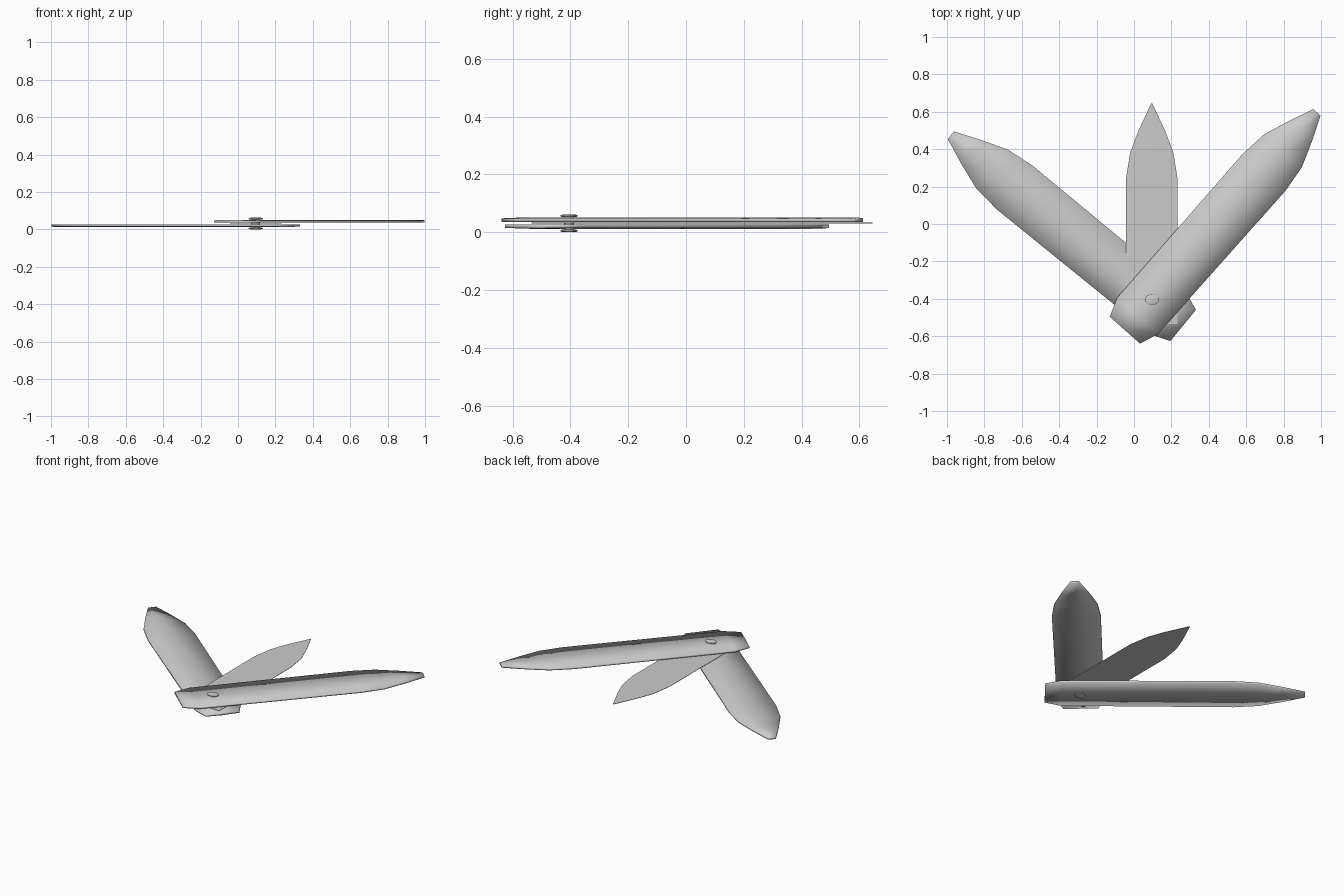
import bpy, bmesh, math
from mathutils import Matrix, Vector

if "Cube" in bpy.data.objects:
    bpy.data.objects.remove(bpy.data.objects["Cube"])

PIVOT = Vector((0.095, -0.405, 0))


def finish(name, bm, smooth_angle=None):
    bmesh.ops.recalc_face_normals(bm, faces=bm.faces)
    me = bpy.data.meshes.new(name)
    bm.to_mesh(me)
    bm.free()
    ob = bpy.data.objects.new(name, me)
    bpy.context.collection.objects.link(ob)
    for p in me.polygons:
        p.use_smooth = True
    if smooth_angle is not None:
        bpy.context.view_layer.objects.active = ob
        ob.select_set(True)
        bpy.ops.object.shade_smooth_by_angle(angle=smooth_angle)
        ob.select_set(False)
    return ob


def leaf(name, stations, z_flat, z_edge, z_mid, angle, stretch=1.0, smooth_angle=None):
    """Skin (distance from pivot, half width) stations with a five-point
    section: flat on one side, slightly crowned on the other."""
    bm = bmesh.new()
    rings = []
    for d, w in stations:
        d *= stretch if d > 0 else 1.0
        sec = [(w, z_flat), (w, z_edge), (0, z_mid), (-w, z_edge), (-w, z_flat), (0, z_flat)]
        rings.append([bm.verts.new((d, y, z)) for y, z in sec])
    n = len(rings[0])
    for a, b in zip(rings, rings[1:]):
        for i in range(n):
            j = (i + 1) % n
            bm.faces.new((a[i], a[j], b[j], b[i]))
    bm.faces.new(rings[0])
    bm.faces.new(rings[-1])
    bmesh.ops.transform(bm, verts=bm.verts, matrix=Matrix.Translation(PIVOT)
                        @ Matrix.Rotation(math.radians(angle), 4, 'Z'))
    return finish(name, bm, smooth_angle)


# Two crowned handle covers, swung open either side of the blade
cover = [(-0.217, 0.108), (-0.115, 0.146), (0.91, 0.151),
         (1.06, 0.134), (1.20, 0.083), (1.335, 0.026)]
leaf("upper_cover", cover, 0.036, 0.048, 0.051, 48.6)
leaf("lower_cover", cover, 0.027, 0.015, 0.012, 140.7, 1.04)

# Thin pointed blade between the covers
blade = [(-0.13, 0.138), (0.645, 0.138), (0.785, 0.116),
         (0.895, 0.075), (1.05, 0.003)]
leaf("blade", blade, 0.0300, 0.0325, 0.0335, 90, smooth_angle=math.radians(30))

# Oval pivot pin with a chamfered head at each end
bm = bmesh.new()
profile = [(0.0, 0.7), (0.003, 1.0), (0.008, 1.0), (0.010, 0.6),
           (0.052, 0.6), (0.054, 1.0), (0.059, 1.0), (0.062, 0.7)]
rings = []
for z, s in profile:
    rings.append([bm.verts.new((PIVOT.x + 0.038 * s * math.cos(math.tau * i / 16),
                                PIVOT.y + 0.029 * s * math.sin(math.tau * i / 16), z))
                  for i in range(16)])
for a, b in zip(rings, rings[1:]):
    for i in range(16):
        j = (i + 1) % 16
        bm.faces.new((a[i], a[j], b[j], b[i]))
bm.faces.new(rings[0])
bm.faces.new(rings[-1])
finish("pivot_pin", bm, math.radians(50))
